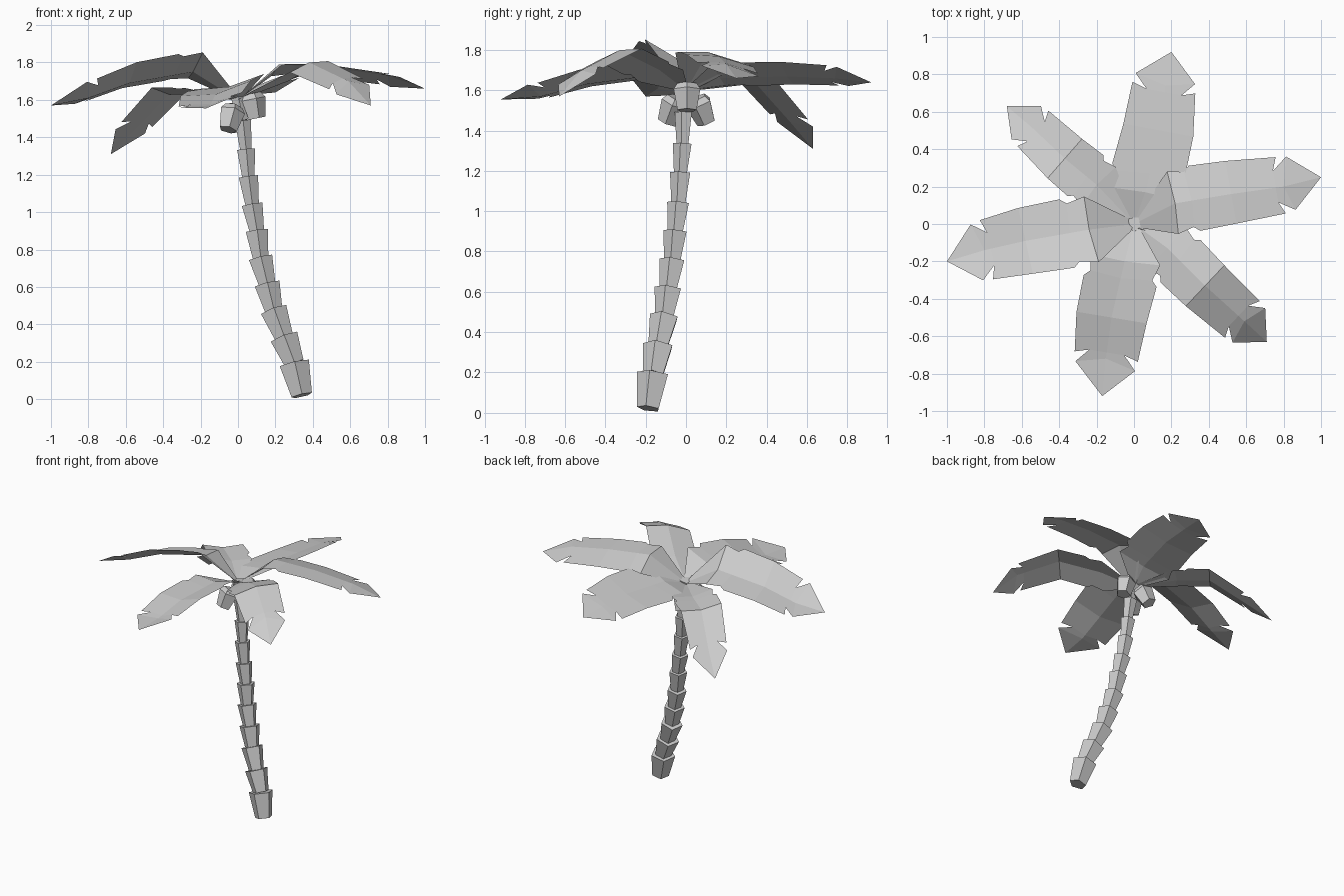
import bpy, math
from mathutils import Vector

if "Cube" in bpy.data.objects:
    bpy.data.objects.remove(bpy.data.objects["Cube"])


def make(name, verts, faces):
    me = bpy.data.meshes.new(name)
    me.from_pydata([tuple(v) for v in verts], [], faces)
    me.update()
    ob = bpy.data.objects.new(name, me)
    bpy.context.collection.objects.link(ob)
    return ob


def lathe(name, rings, sides, origin, axis, start):
    """Capped faceted solid: rings of (height, radius) along an axis."""
    q = Vector((0, 0, 1)).rotation_difference(Vector(axis))
    verts, faces = [], []
    for h, r in rings:
        for k in range(sides):
            a = start + math.tau * k / sides
            verts.append(Vector(origin) + q @ Vector((r * math.cos(a), r * math.sin(a), h)))
    for i in range(len(rings) - 1):
        for k in range(sides):
            j = (k + 1) % sides
            faces.append((i * sides + k, i * sides + j, (i + 1) * sides + j, (i + 1) * sides + k))
    faces.append(tuple(reversed(range(sides))))
    faces.append(tuple(range((len(rings) - 1) * sides, len(rings) * sides)))
    return make(name, verts, faces)


# Trunk: stacked five-sided segments, each flaring upward
path = [(.34, -.185, .02), (.30, -.16, .19), (.245, -.135, .33), (.19, -.105, .475),
        (.155, -.085, .615), (.12, -.065, .755), (.10, -.05, .90), (.075, -.035, 1.04),
        (.055, -.025, 1.19), (.042, -.015, 1.335), (.025, -.01, 1.49), (.0, .0, 1.62)]
for i in range(len(path) - 1):
    a, b = Vector(path[i]), Vector(path[i + 1])
    r = .084 - .0042 * i
    lathe("trunk_segment_%d" % (i + 1), [(0, r * .7), ((b - a).length, r)], 5, a, b - a,
          math.radians(-87))

# Coconuts hanging under the crown
for i, (c, ax) in enumerate([((.085, .005, 1.565), (-.2, 0, 1)),
                             ((-.04, -.07, 1.50), (.25, .4, 1)),
                             ((-.03, .08, 1.50), (.25, -.4, 1))]):
    lathe("coconut_%d" % (i + 1), [(-.065, .05), (.04, .07), (.07, .05)],
          5, c, ax, i * 1.1)

# Fronds: rib points, then width and edge slope on the left and right
ROOT = (0, 0, 1.6)
fronds = {
    "right": ([(.22, .11, 1.79), (.52, .16, 1.77), (.80, .20, 1.73), (1.0, .25, 1.66)], .18, .16, -.3, .05),
    "back": ([(.06, .17, 1.66), (.14, .50, 1.67), (.17, .74, 1.66), (.20, .92, 1.64)], .20, .18, -.2, .4),
    "back_left": ([(-.20, .21, 1.63), (-.37, .35, 1.63), (-.55, .52, 1.44), (-.68, .63, 1.31)], .14, .14, .25, .05),
    "left": ([(-.24, -.03, 1.75), (-.58, -.09, 1.69), (-.80, -.14, 1.61), (-1.0, -.20, 1.57)], .18, .18, .62, -.15),
    "front": ([(-.05, -.20, 1.67), (-.12, -.50, 1.63), (-.15, -.72, 1.57), (-.17, -.92, 1.555)], .19, .19, .38, -.05),
    "front_right": ([(.18, -.13, 1.70), (.38, -.33, 1.80), (.59, -.52, 1.70), (.71, -.63, 1.57)], .15, .15, .05, -.35),
}
# Edge outline: rib station, edge station, share of full width
outline = [(0, .1, .2), (1, .95, 1.0), (1.3, 1.25, .88), (1.4, 1.35, 1.04), (2, 2, 1.0),
           (2.6, 2.95, .9), (2.85, 2.85, .5), (3.0, 3.2, .85)]


def rib_at(pts, u):
    i = min(int(u), len(pts) - 2)
    return pts[i].lerp(pts[i + 1], u - i)


for name, (ctrl, wl, wr, sl, sr) in fronds.items():
    pts = [Vector(p) for p in [ROOT] + ctrl]
    d = pts[4] - pts[1]
    d.z = 0
    d.normalize()
    left = Vector((-d.y, d.x, 0))
    verts, faces = [], []
    for ru, eu, w in outline:
        e = rib_at(pts, eu)
        verts += [rib_at(pts, ru),
                  e + left * wl * w + Vector((0, 0, sl * wl * w)),
                  e - left * wr * w + Vector((0, 0, sr * wr * w))]
    tip = len(verts)
    verts.append(pts[4])
    for i in range(len(outline) - 1):
        a, b = 3 * i, 3 * i + 3
        faces += [(a, b, b + 1, a + 1), (a, a + 2, b + 2, b)]
    faces += [(tip - 3, tip, tip - 2), (tip - 3, tip - 1, tip)]
    make("frond_" + name, verts, faces)
